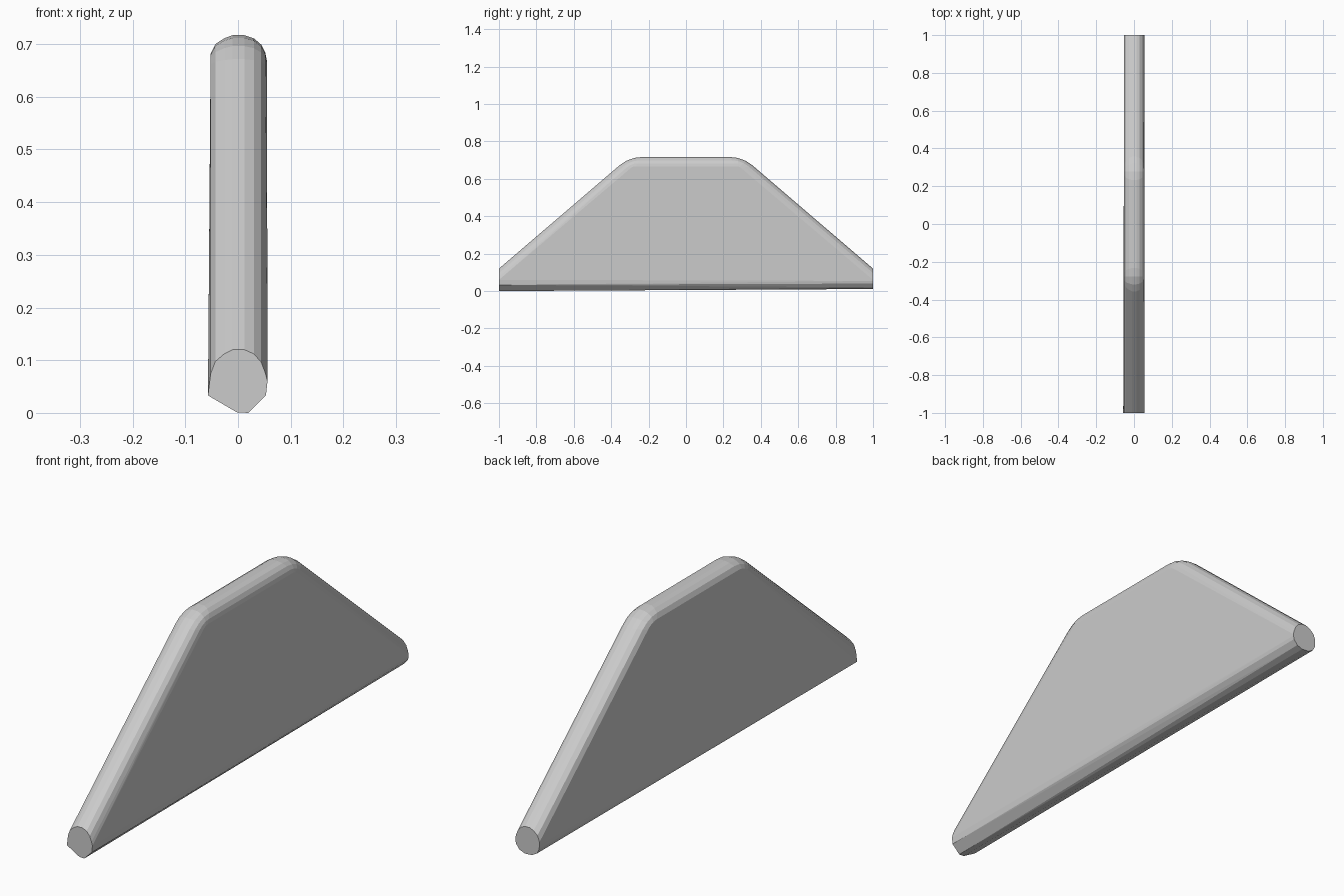
import bpy, bmesh
from math import radians, sin, cos, tan, hypot

if "Cube" in bpy.data.objects:
    bpy.data.objects.remove(bpy.data.objects["Cube"])

SLOPE = 0.857                  # rise per unit along the sloping edges
TOP = 0.717
CORNER_Y = 0.303               # where the slope line meets the top line
tilt = radians(40.6)

# rounded upper rim: (x, inset from the outer outline)
rim = [(-0.052, 0.035), (-0.043, 0.017), (-0.026, 0.006), (-0.010, 0.0),
       (0.012, 0.0), (0.030, 0.006), (0.044, 0.018), (0.052, 0.034), (0.055, 0.050)]

# lower halves of the two end caps: (x, z)
front_low = [(-0.057, 0.033), (-0.002, 0.001), (0.020, 0.0), (0.053, 0.033), (0.056, 0.060)]
back_low = [(-0.052, 0.062), (-0.050, 0.045), (-0.041, 0.026), (-0.018, 0.013),
            (0.012, 0.011), (0.036, 0.020), (0.052, 0.040), (0.055, 0.060)]

points = []
for side, low in ((-1, front_low), (1, back_low)):
    points += [(x, side, z) for x, z in low]
    for x, inset in rim:
        # upper half of the end cap
        points.append((x, side, 0.12 - inset * hypot(1, SLOPE)))
        # rounded upper corner, sharper towards the flat faces
        radius = max(0.19 - inset * 3.0, 0.04)
        cy = CORNER_Y - (radius + inset) * tan((tilt) / 2)
        cz = TOP - radius - inset
        for i in range(4):
            a = tilt * i / 3
            points.append((x, side * (cy + radius * sin(a)), cz + radius * cos(a)))

# plate: convex skin around the end caps and rounded corners
bm = bmesh.new()
for p in points:
    bm.verts.new(p)
hull = bmesh.ops.convex_hull(bm, input=bm.verts)
loose = [v for v in bm.verts if not v.link_faces]
bmesh.ops.delete(bm, geom=loose, context='VERTS')
bmesh.ops.dissolve_limit(bm, angle_limit=radians(1), verts=bm.verts, edges=bm.edges)
bmesh.ops.recalc_face_normals(bm, faces=bm.faces)
mesh = bpy.data.meshes.new("rounded_trapezoid_plate")
bm.to_mesh(mesh)
bm.free()
plate = bpy.data.objects.new("rounded_trapezoid_plate", mesh)
bpy.context.collection.objects.link(plate)
